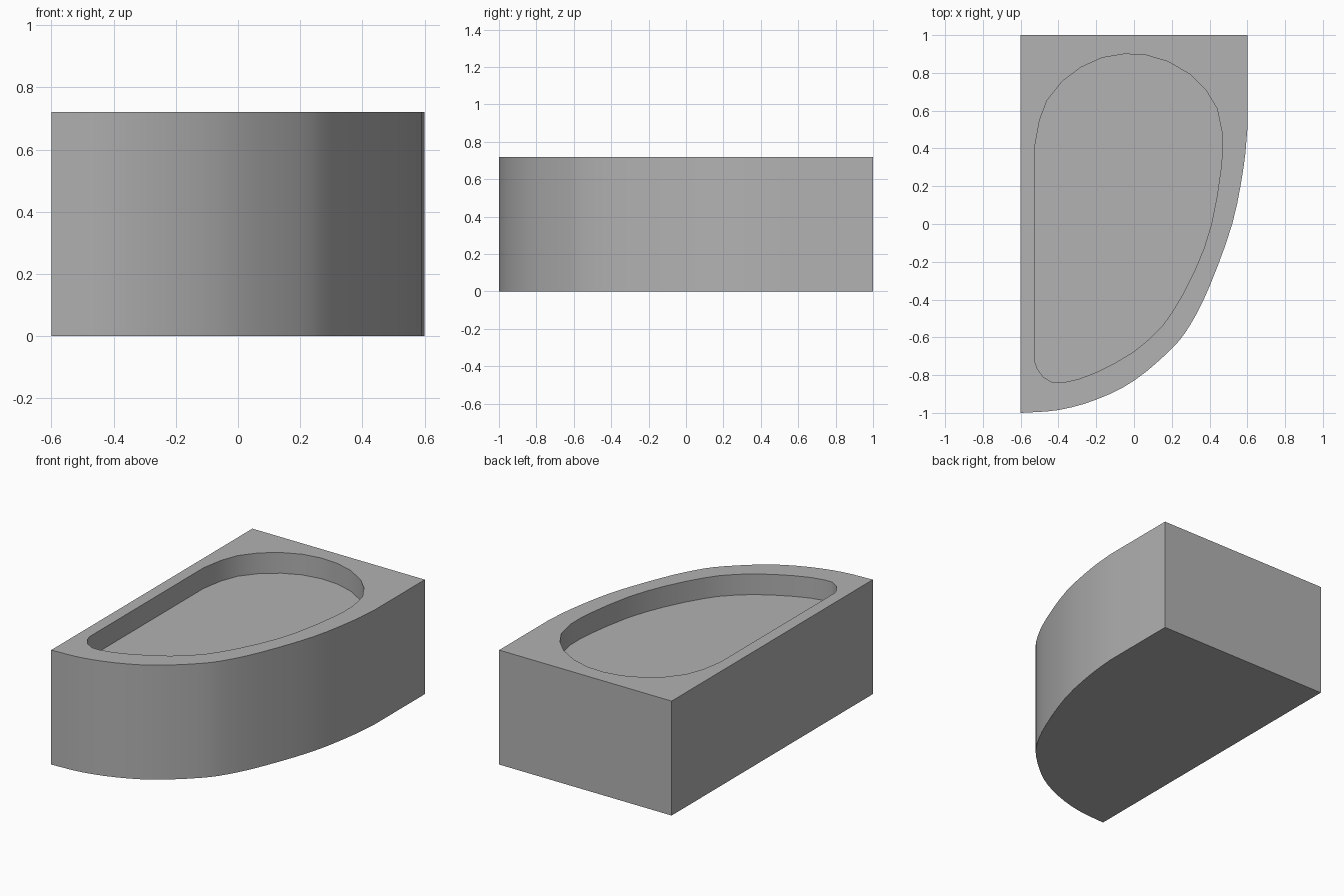
import bpy, bmesh
from mathutils import Vector

if "Cube" in bpy.data.objects:
    bpy.data.objects.remove(bpy.data.objects["Cube"])

HEIGHT, DEPTH = 0.72, 0.13

grey = bpy.data.materials.new("light grey")
grey.diffuse_color = (0.445, 0.445, 0.445, 1)
grey.use_nodes = True
grey.node_tree.nodes["Principled BSDF"].inputs["Base Color"].default_value = grey.diffuse_color


def smooth_path(pts, steps):
    """Catmull-Rom curve through the points, ends included."""
    p = [Vector(q) for q in pts]
    p = [2 * p[0] - p[1]] + p + [2 * p[-1] - p[-2]]
    out = []
    for a, b, c, d in zip(p, p[1:], p[2:], p[3:]):
        for i in range(steps):
            t = i / steps
            out.append(0.5 * (2 * b + (c - a) * t + (2 * a - 5 * b + 4 * c - d) * t * t
                              + (3 * b - a - 3 * c + d) * t ** 3))
    return out + [p[-2]]


# Outer outline: bowed apron, then the two square back corners
apron = [(-0.6, -1), (-0.4, -0.985), (-0.2, -0.93), (0, -0.83), (0.2, -0.66),
         (0.3, -0.53), (0.4, -0.33), (0.52, 0), (0.58, 0.3), (0.6, 0.5)]
outer = smooth_path(apron, 3) + [Vector((0.6, 1)), Vector((-0.6, 1))]

# Basin outline: straight left side, tight front curve, wide round back
basin = [(-0.525, -0.73), (-0.51, -0.77), (-0.48, -0.81), (-0.43, -0.84), (-0.38, -0.84),
         (-0.29, -0.82), (-0.2, -0.785), (-0.1, -0.735), (0, -0.675), (0.08, -0.61),
         (0.15, -0.54), (0.2, -0.47), (0.26, -0.37), (0.32, -0.25), (0.37, -0.13),
         (0.41, 0), (0.44, 0.15), (0.46, 0.29), (0.468, 0.38), (0.467, 0.48),
         (0.44, 0.61), (0.38, 0.71), (0.3, 0.79), (0.18, 0.86), (0.06, 0.895),
         (-0.05, 0.9), (-0.17, 0.88), (-0.28, 0.83), (-0.38, 0.755), (-0.46, 0.655),
         (-0.5, 0.55), (-0.525, 0.41)]

bm = bmesh.new()


def ring(pts, z):
    return [bm.verts.new((p[0], p[1], z)) for p in pts]


def walls(low, high):
    n = len(low)
    for i in range(n):
        j = (i + 1) % n
        bm.faces.new((low[i], low[j], high[j], high[i]))


def loop_edges(vs):
    return [bm.edges.get((vs[i - 1], vs[i])) for i in range(len(vs))]


# Outer shell and underside
base, rim = ring(outer, 0), ring(outer, HEIGHT)
walls(base, rim)
bm.faces.new(base[::-1])

# Recessed basin and its floor
floor, lip = ring(basin, HEIGHT - DEPTH), ring(basin, HEIGHT)
walls(floor, lip)
bm.faces.new(floor)

# Flat deck between the rim and the basin lip
bmesh.ops.triangle_fill(bm, edges=loop_edges(rim) + loop_edges(lip),
                        use_beauty=True, normal=(0, 0, 1))
bmesh.ops.recalc_face_normals(bm, faces=bm.faces)

mesh = bpy.data.meshes.new("bathtub")
bm.to_mesh(mesh)
bm.free()
mesh.materials.append(grey)
tub = bpy.data.objects.new("bathtub", mesh)
bpy.context.collection.objects.link(tub)
bpy.context.view_layer.objects.active = tub
tub.select_set(True)
bpy.ops.object.shade_smooth_by_angle(angle=0.5)
